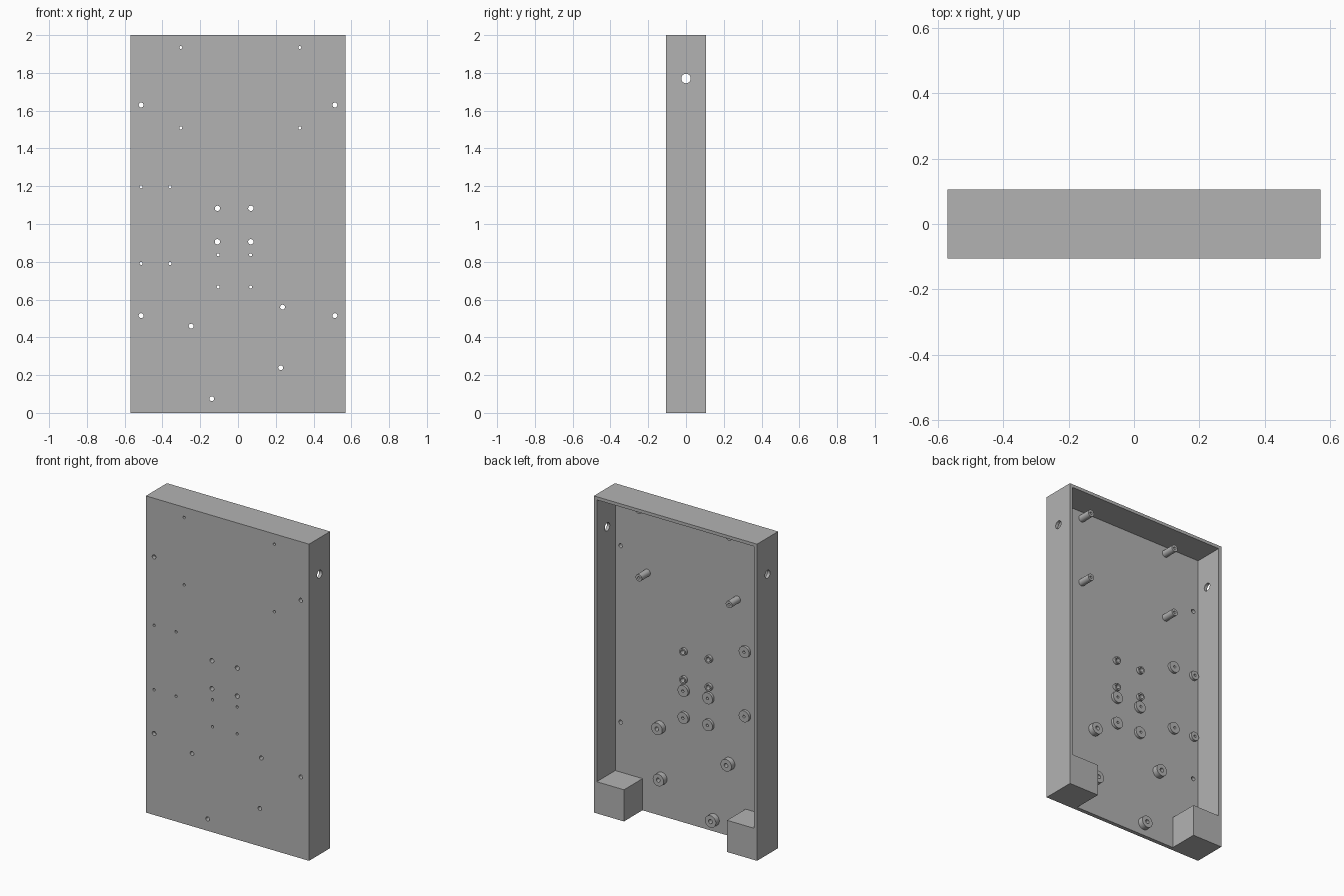
import bpy, bmesh, math
from mathutils import Matrix, Vector

if "Cube" in bpy.data.objects:
    bpy.data.objects.remove(bpy.data.objects["Cube"])

HW, HD, H = 0.57, 0.105, 2.0      # half width, half depth, height
WALL, FLOOR = 0.02, -0.08         # wall thickness, inner face of the front plate

grey = bpy.data.materials.new("grey plastic")
grey.diffuse_color = (0.45, 0.45, 0.45, 1)
grey.use_nodes = True
grey.node_tree.nodes["Principled BSDF"].inputs["Base Color"].default_value = grey.diffuse_color


def make(name, bm):
    bmesh.ops.recalc_face_normals(bm, faces=bm.faces)
    me = bpy.data.meshes.new(name)
    bm.to_mesh(me)
    bm.free()
    me.materials.append(grey)
    ob = bpy.data.objects.new(name, me)
    bpy.context.collection.objects.link(ob)
    return ob


def prism(name, pts, y0, y1):
    """Extrude an x-z outline along y."""
    bm = bmesh.new()
    f = bm.faces.new([bm.verts.new((x, y0, z)) for x, z in pts])
    g = bmesh.ops.extrude_face_region(bm, geom=[f])["geom"]
    bmesh.ops.translate(bm, vec=(0, y1 - y0, 0),
                        verts=[v for v in g if isinstance(v, bmesh.types.BMVert)])
    return make(name, bm)


def add_cylinder(bm, r, length, centre, axis):
    rot = Matrix.Rotation(math.pi / 2, 4, axis)
    bmesh.ops.create_cone(bm, cap_ends=True, segments=32, radius1=r, radius2=r,
                          depth=length, matrix=Matrix.Translation(centre) @ rot)


def smooth(ob):
    bpy.ops.object.select_all(action='DESELECT')
    ob.select_set(True)
    bpy.context.view_layer.objects.active = ob
    bpy.ops.object.shade_smooth_by_angle(angle=math.radians(30))


def standoff(name, x, z, r, hole, length):
    """Hollow boss standing on the inside of the front plate."""
    bm = bmesh.new()
    profile = [(r, 0), (r, length), (hole, length), (hole, 0)]
    vs = [bm.verts.new((x + a, FLOOR + b, z)) for a, b in profile]
    es = [bm.edges.new(p) for p in zip(vs, vs[1:])]
    bmesh.ops.spin(bm, geom=vs + es, cent=(x, 0, z), axis=(0, 1, 0),
                   angle=2 * math.pi, steps=32)
    bmesh.ops.remove_doubles(bm, verts=bm.verts, dist=1e-5)
    smooth(make(name, bm))


def grid(xs, zs):
    return [(x, z) for x in xs for z in zs]


# groups of holes: name, positions, hole radius, boss radius, boss length
groups = [
    ("tall_post", grid((-0.303, 0.327), (1.935, 1.509)), 0.008, 0.022, 0.085),
    ("plain_hole", grid((-0.513, 0.513), (1.63, 0.515)), 0.013, 0, 0),
    ("edge_standoff", grid((-0.513,), (1.197, 0.791)), 0.008, 0.028, 0.017),
    ("side_standoff", grid((-0.36,), (1.197, 0.791)), 0.008, 0.036, 0.017),
    ("narrow_standoff", grid((-0.109, 0.068), (1.083, 0.906)), 0.014, 0.023, 0.018),
    ("wide_standoff", grid((-0.105, 0.067), (0.837, 0.667)), 0.008, 0.036, 0.017),
    ("large_standoff", [(0.236, 0.56), (-0.248, 0.459), (0.226, 0.239), (-0.139, 0.075)],
     0.013, 0.038, 0.035),
]

# case: solid slab, open at the back and between two bottom corner blocks
case = prism("case", [(-HW, 0), (HW, 0), (HW, H), (-HW, H)], -HD, HD)
ix, bx, bz = HW - WALL, 0.36, 0.2
half = [(ix, H - WALL), (ix, bz), (bx, bz), (bx, -0.1)]
cavity = prism("cavity_cutter", half + [(-x, z) for x, z in reversed(half)], FLOOR, 0.3)

# screw holes in the plate and one cable hole in each side wall
bm = bmesh.new()
for name, spots, hole, r, length in groups:
    for x, z in spots:
        add_cylinder(bm, hole, 0.06, Vector((x, -0.095, z)), 'X')
for s in (-1, 1):
    add_cylinder(bm, 0.025, 0.08, Vector((s * 0.56, 0, 1.77)), 'Y')
holes = make("hole_cutter", bm)

for cutter in (cavity, holes):
    m = case.modifiers.new("cut", 'BOOLEAN')
    m.operation, m.solver, m.object = 'DIFFERENCE', 'EXACT', cutter
dg = bpy.context.evaluated_depsgraph_get()
cut_mesh = bpy.data.meshes.new_from_object(case.evaluated_get(dg))
case.modifiers.clear()
case.data = cut_mesh
for cutter in (cavity, holes):
    bpy.data.objects.remove(cutter)
smooth(case)

# standoffs inside the case
for name, spots, hole, r, length in groups:
    if r:
        for i, (x, z) in enumerate(spots):
            standoff(f"{name}_{i + 1}", x, z, r, hole, length)
